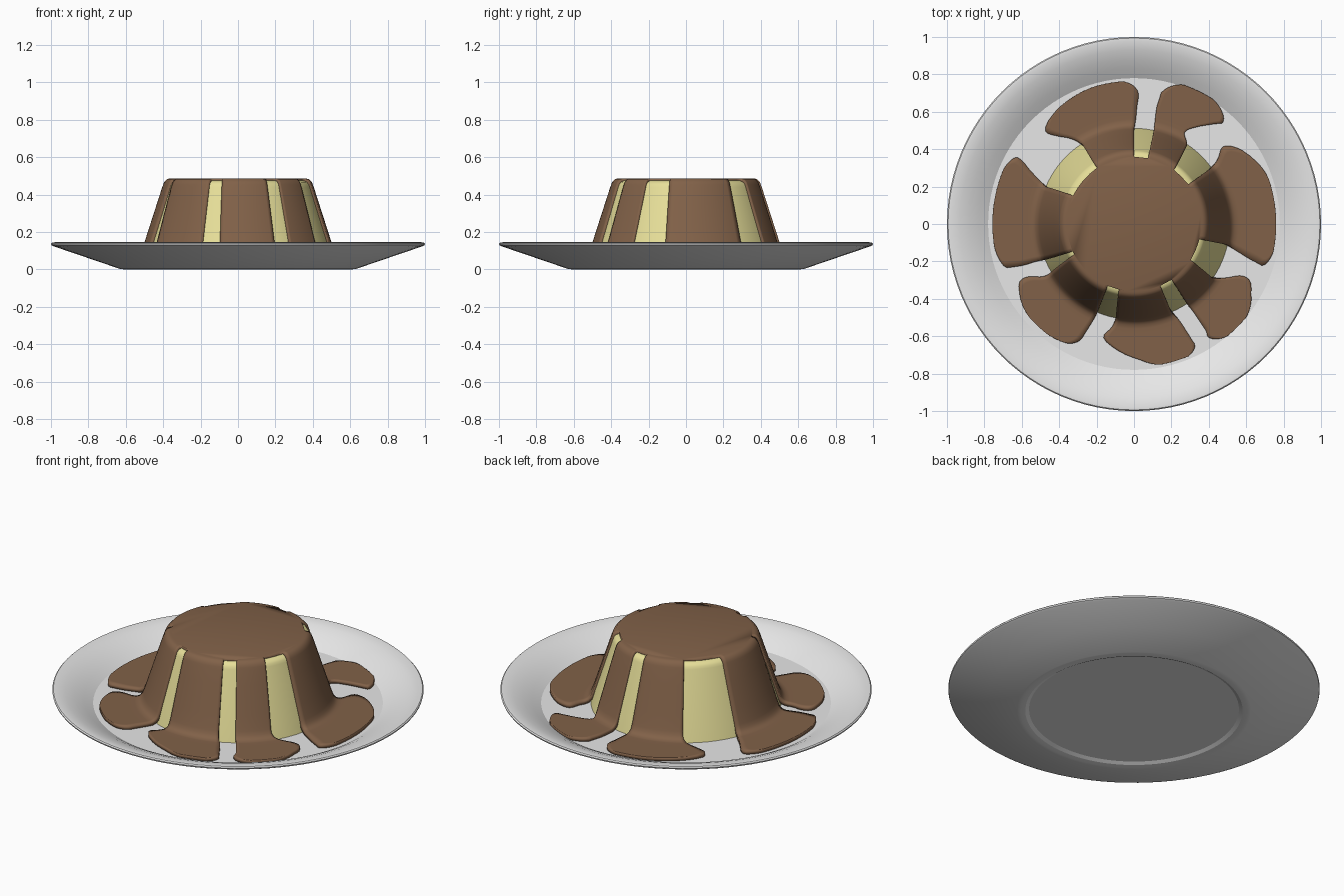
import bpy, bmesh, math

if "Cube" in bpy.data.objects:
    bpy.data.objects.remove(bpy.data.objects["Cube"])


def material(name, rgb):
    m = bpy.data.materials.new(name)
    m.diffuse_color = (*rgb, 1)
    m.use_nodes = True
    m.node_tree.nodes["Principled BSDF"].inputs["Base Color"].default_value = m.diffuse_color
    return m


def finish(name, bm, mat, angle):
    bmesh.ops.recalc_face_normals(bm, faces=bm.faces)
    me = bpy.data.meshes.new(name)
    bm.to_mesh(me)
    bm.free()
    me.materials.append(mat)
    ob = bpy.data.objects.new(name, me)
    bpy.context.collection.objects.link(ob)
    bpy.ops.object.select_all(action='DESELECT')
    ob.select_set(True)
    bpy.context.view_layer.objects.active = ob
    bpy.ops.object.shade_smooth_by_angle(angle=math.radians(angle))
    return ob


def lathe(name, profile, mat, angle=30, steps=96):
    bm = bmesh.new()
    vs = [bm.verts.new((r, 0, z)) for r, z in profile]
    es = [bm.edges.new(p) for p in zip(vs, vs[1:])]
    bmesh.ops.spin(bm, geom=vs + es, cent=(0, 0, 0), axis=(0, 0, 1),
                   angle=math.tau, steps=steps)
    bmesh.ops.remove_doubles(bm, verts=bm.verts, dist=1e-5)
    return finish(name, bm, mat, angle)


def lerp_keys(keys, x):
    for (a, u), (b, v) in zip(keys, keys[1:]):
        if x <= b:
            return u + (v - u) * (x - a) / (b - a)
    return keys[-1][1]


def spline(v, i, t):
    # Catmull-Rom through evenly indexed values
    a, b, c = v[max(i - 1, 0)], v[i], v[i + 1]
    d = v[min(i + 2, len(v) - 1)]
    return b + 0.5 * t * (c - a + t * (2*a - 5*b + 4*c - d + t * (3*(b - c) + d - a)))


white = material("plate_white", (0.80, 0.80, 0.80))
yellow = material("custard_yellow", (0.80, 0.74, 0.32))
brown = material("sauce_brown", (0.22, 0.12, 0.065))

# Plate with recessed foot and raised rim
lathe("plate", [(0, .012), (.565, .012), (.585, .002), (.61, 0), (.63, .002),
                (.80, .06), (.985, .123), (.998, .130), (1, .138), (.994, .144),
                (.98, .145), (.93, .134), (.88, .115), (.83, .09), (.78, .06),
                (0, .06)], white, 18)

# Custard body
lathe("custard", [(0, .055), (.513, .055), (.487, .145), (.393, .44), (.388, .454),
                  (.378, .466), (.36, .474), (0, .474)], yellow, 40)

# Sauce: height over radius, and edge angles of each drip at the given radii
SURFACE = [(0, .487), (.36, .487), (.38, .482), (.395, .466), (.405, .44),
           (.50, .145), (.515, .105), (.53, .088), (.55, .081), (.57, .08), (.9, .08)]
RADII = [.36, .51, .56, .63, .69, .73]
DRIPS = [  # outer radius, edge on one side, edge on the other
    (.76, (-13, -12.6, -14.5, -16.5, -17.5, -17.5, -11), (36, 36, 37.5, 41, 36, 28, 18)),
    (.79, (53.5, 56, 61, 56, 51, 49, 58), (78, 78, 78.5, 79, 78.5, 77.5, 70)),
    (.765, (90, 90, 89, 88.5, 88, 89.5, 95), (123.5, 123, 126, 131.5, 133.5, 126, 105)),
    (.757, (155, 157, 155, 152.5, 150.5, 151, 158), (204, 202, 201, 200.5, 199.5, 198, 189)),
    (.75, (207, 210, 210, 206.5, 207, 214, 222), (247, 247.5, 247, 246, 245, 241, 231)),
    (.765, (257, 259, 258, 255, 264, 273, 281), (293, 293, 295, 296, 296.5, 296.5, 292)),
    (.78, (304, 303.5, 304, 304, 304, 303.5, 310), (327.5, 325.5, 329, 334, 334, 329, 320)),
]
WALL = [.36, .37, .38, .388, .395, .40, .405, .43, .455, .48, .50, .5075, .515,
        .5225, .53, .54, .55]
COLS = 16


def drip_rows(outer, lo, hi):
    """Yield (radius, low angle, high angle) from the top down to the tip."""
    rows = [r for r in WALL]
    rows += [.56 + .0175 * k for k in range(10)]
    for r in rows:
        if r >= .73:
            break
        i = max(k for k in range(5) if RADII[k] <= r + 1e-6)
        t = (r - RADII[i]) / (RADII[i + 1] - RADII[i])
        if i == 0:      # straight run down the wall
            yield r, lo[0] + t * (lo[1] - lo[0]), hi[0] + t * (hi[1] - hi[0])
        else:
            yield r, spline(lo, i, t), spline(hi, i, t)
    for k in range(9):  # rounded tip
        t = k / 8
        yield (.73 + (outer - .73) * math.sin(t * math.pi / 2),
               spline(lo, 5, t), spline(hi, 5, t))


bm = bmesh.new()


def sauce_vert(r, deg):
    a = math.radians(deg)
    return bm.verts.new((r * math.cos(a), r * math.sin(a), lerp_keys(SURFACE, r)))


ring = []
for n, (outer, lo, hi) in enumerate(DRIPS):
    grid = [[sauce_vert(r, a + (b - a) * c / COLS) for c in range(COLS + 1)]
            for r, a, b in drip_rows(outer, lo, hi)]
    for p, q in zip(grid, grid[1:]):
        for c in range(COLS):
            bm.faces.new((p[c], q[c], q[c + 1], p[c + 1]))
    # rim of the top disc, including the opening beside this drip
    nxt = DRIPS[(n + 1) % 7][1][0] + (360 if n == 6 else 0)
    ring += grid[0] + [sauce_vert(.358, hi[0] + (nxt - hi[0]) * k / 4) for k in (1, 2, 3)]
bm.faces.new(ring)
sauce = finish("sauce", bm, brown, 40)
if sauce.data.polygons[-1].normal.z < 0:
    sauce.data.flip_normals()
solid = sauce.modifiers.new("thickness", 'SOLIDIFY')
solid.thickness = .022
solid.offset = -1
# keep the smoothing step last in the stack
sauce.modifiers.move(sauce.modifiers.find("thickness"), 0)
